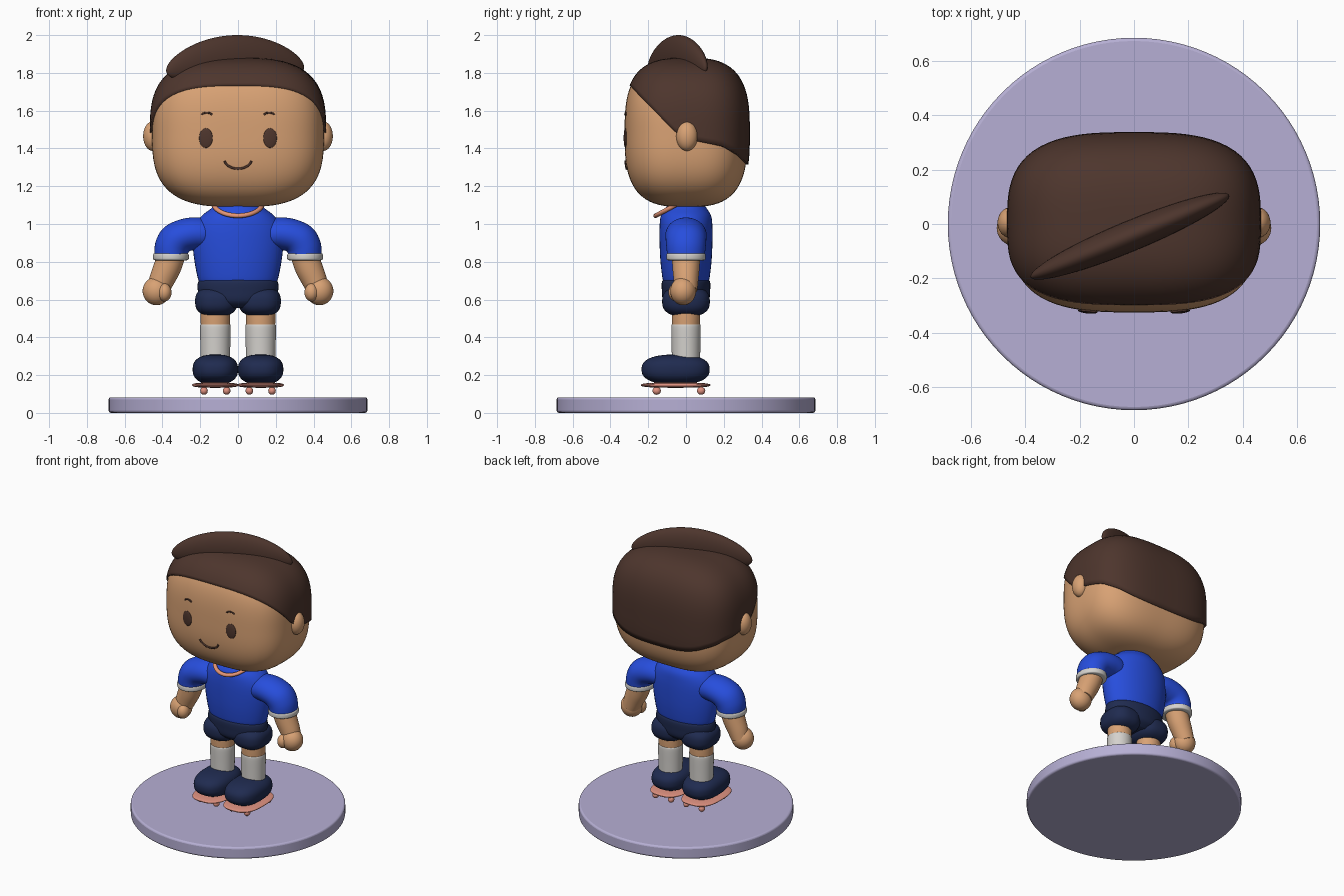
import bpy, bmesh, math
from mathutils import Vector

if "Cube" in bpy.data.objects:
    bpy.data.objects.remove(bpy.data.objects["Cube"], do_unlink=True)


def material(name, r, g, b):
    m = bpy.data.materials.new(name)
    m.use_nodes = True
    m.diffuse_color = (r, g, b, 1)
    bsdf = m.node_tree.nodes["Principled BSDF"]
    bsdf.inputs["Base Color"].default_value = (r, g, b, 1)
    bsdf.inputs["Roughness"].default_value = 0.6
    return m


SKIN = material("skin", 0.69, 0.36, 0.175)
BROWN = material("dark_brown", 0.075, 0.036, 0.026)
BLUE = material("shirt_blue", 0.02, 0.075, 0.72)
NAVY = material("navy", 0.014, 0.024, 0.08)
WHITE = material("off_white", 0.66, 0.64, 0.61)
SALMON = material("salmon", 0.75, 0.29, 0.22)
PEACH = material("coral", 0.78, 0.3, 0.18)
LAVENDER = material("lavender", 0.47, 0.43, 0.66)


def finish(ob, mat, angle=45):
    ob.data.materials.append(mat)
    bpy.ops.object.select_all(action='DESELECT')
    ob.select_set(True)
    bpy.context.view_layer.objects.active = ob
    bpy.ops.object.shade_smooth_by_angle(angle=math.radians(angle))
    return ob


def from_bmesh(name, bm, mat):
    bmesh.ops.recalc_face_normals(bm, faces=bm.faces)
    me = bpy.data.meshes.new(name)
    bm.to_mesh(me)
    bm.free()
    ob = bpy.data.objects.new(name, me)
    bpy.context.collection.objects.link(ob)
    return finish(ob, mat)


def on_blob(d, half, power):
    """Point of a rounded-box surface in the direction d."""
    n = sum(abs(c) ** power for c in d) ** (1 / power)
    return Vector(c / n * h for c, h in zip(d, half))


def blob(name, mat, centre, half, power=2, cuts=11, turn=0):
    """Ellipsoid (power 2) or rounded box (higher power)."""
    bm = bmesh.new()
    bmesh.ops.create_cube(bm, size=2)
    bmesh.ops.subdivide_edges(bm, edges=bm.edges[:], cuts=cuts, use_grid_fill=True)
    for v in bm.verts:
        d = [math.tan(c * math.pi / 4) for c in v.co]
        v.co = on_blob(d, half, power)
    ob = from_bmesh(name, bm, mat)
    ob.location = centre
    ob.rotation_euler.z = turn
    return ob


def smooth_rows(rows, steps=5):
    """Catmull-Rom interpolation of the loft sections."""
    out = []
    for i in range(len(rows) - 1):
        a, b, c, d = (rows[min(max(i + k, 0), len(rows) - 1)] for k in (-1, 0, 1, 2))
        for j in range(steps):
            t = j / steps
            out.append([q + t / 2 * (r - p + t * (2 * p - 5 * q + 4 * r - s + t * (3 * (q - r) + s - p)))
                        for p, q, r, s in zip(a, b, c, d)])
    return out + [rows[-1]]


def loft(name, mat, rows, side=1, seg=40):
    """Closed tube through sections (x, z, radius x, radius y, tilt in degrees)."""
    bm = bmesh.new()
    rings = []
    for x, z, rx, ry, tilt in smooth_rows(rows):
        t = math.radians(tilt)
        ring = []
        for k in range(seg):
            a = math.tau * k / seg
            u = rx * math.cos(a)
            ring.append(bm.verts.new((side * (x + u * math.cos(t)), ry * math.sin(a), z + u * math.sin(t))))
        rings.append(ring)
    for lo, hi in zip(rings, rings[1:]):
        for k in range(seg):
            n = (k + 1) % seg
            bm.faces.new((lo[k], lo[n], hi[n], hi[k]))
    bm.faces.new(rings[0])
    bm.faces.new(rings[-1])
    return from_bmesh(name, bm, mat)


# Display base
bpy.ops.mesh.primitive_cylinder_add(vertices=96, radius=0.685, depth=0.082, location=(0, 0, 0.041))
base = bpy.context.object
base.name = "base"
bevel = base.modifiers.new("rounded_rim", 'BEVEL')
bevel.width, bevel.segments = 0.012, 3
finish(base, LAVENDER, 35)

# Head
HEAD_Z = 1.48
HEAD = (0.455, 0.325, 0.39)
blob("head", SKIN, (0, 0, HEAD_Z), HEAD, 3, 27)

# Hair cap, cut along a hairline given in side profile
HAIR = (0.467, 0.334, 0.4)
HAIRLINE = [(-0.4, 1.83), (-0.3, 1.735), (-0.06, 1.49), (0, 1.45), (0.2, 1.41), (0.28, 1.365), (0.34, 1.305)]


def hairline(y):
    for (y0, z0), (y1, z1) in zip(HAIRLINE, HAIRLINE[1:]):
        if y <= y1:
            return z0 + (z1 - z0) * (y - y0) / (y1 - y0)
    return HAIRLINE[-1][1]


def hair_point(a, e):
    d = (math.cos(e) * math.cos(a), math.cos(e) * math.sin(a), math.sin(e))
    return on_blob(d, HAIR, 3) + Vector((0, 0.004, HEAD_Z))


bm = bmesh.new()
SEG, RINGS = 96, 24
crown = bm.verts.new((0, 0.004, HEAD_Z + HAIR[2]))
columns = []
for k in range(SEG):
    a = math.tau * k / SEG
    low, high = -1.2, math.pi / 2
    for _ in range(30):
        mid = (low + high) / 2
        p = hair_point(a, mid)
        if p.z > hairline(p.y):
            high = mid
        else:
            low = mid
    columns.append([bm.verts.new(hair_point(a, math.pi / 2 + (high - math.pi / 2) * (j + 1) / RINGS))
                    for j in range(RINGS)])
for k in range(SEG):
    c, n = columns[k], columns[(k + 1) % SEG]
    bm.faces.new((crown, c[0], n[0]))
    for j in range(RINGS - 1):
        bm.faces.new((c[j], c[j + 1], n[j + 1], n[j]))
hair = from_bmesh("hair_cap", bm, BROWN)
shell = hair.modifiers.new("thickness", 'SOLIDIFY')
shell.thickness, shell.offset = 0.025, -1

# Arched quiff lying diagonally across the crown
quiff = blob("hair_quiff", BROWN, (-0.015, -0.045, 1.88), (0.395, 0.056, 0.12), 2, 19, math.radians(22.5))
for v in quiff.data.vertices:
    v.co.z += 0.02 * v.co.x - 0.38 * v.co.x ** 2


# Face
def face_y(x, z):
    return -HEAD[1] * (1 - abs(x / HEAD[0]) ** 3 - abs((z - HEAD_Z) / HEAD[2]) ** 3) ** (1 / 3)


def face_line(name, x0, z0, half_width, rise, depth):
    """Thin arc painted on the face; negative rise sags in the middle."""
    cu = bpy.data.curves.new(name, 'CURVE')
    cu.dimensions = '3D'
    cu.bevel_depth, cu.bevel_resolution, cu.use_fill_caps = depth, 3, True
    sp = cu.splines.new('POLY')
    sp.points.add(16)
    for i, p in enumerate(sp.points):
        t = i / 8 - 1
        x, z = x0 + half_width * t, z0 + rise * math.sqrt(1 - 0.95 * t * t)
        p.co = (x, face_y(x, z) - 0.002, z, 1)
    ob = bpy.data.objects.new(name, cu)
    bpy.context.collection.objects.link(ob)
    cu.materials.append(BROWN)


face_line("smile", 0, 1.345, 0.072, -0.052, 0.006)

# Shirt, collar and shorts
loft("shirt_body", BLUE, [(0, 0.69, 0.2, 0.115, 0), (0, 0.71, 0.212, 0.124, 0), (0, 0.8, 0.23, 0.135, 0),
                          (0, 0.9, 0.24, 0.14, 0), (0, 0.98, 0.232, 0.14, 0), (0, 1.04, 0.195, 0.134, 0),
                          (0, 1.08, 0.145, 0.112, 0), (0, 1.11, 0.11, 0.09, 0)])
bpy.ops.mesh.primitive_torus_add(major_segments=64, minor_segments=12, major_radius=0.132, minor_radius=0.012,
                                 location=(0, -0.03, 1.115), rotation=(0.5, 0, 0))
collar = bpy.context.object
collar.name = "collar"
collar.scale.y = 1.12
finish(collar, PEACH)
loft("shorts_waist", NAVY, [(0, 0.555, 0.13, 0.08, 0), (0, 0.59, 0.19, 0.12, 0), (0, 0.65, 0.213, 0.128, 0),
                            (0, 0.69, 0.212, 0.128, 0), (0, 0.705, 0.2, 0.12, 0)])

# Paired parts
for side, label in ((1, "left_"), (-1, "right_")):
    blob(label + "ear", SKIN, (side * 0.452, 0.005, 1.465), (0.05, 0.057, 0.078))
    blob(label + "eye", BROWN, (side * 0.17, face_y(0.17, 1.455) - 0.002, 1.455), (0.036, 0.008, 0.052),
         turn=side * 0.1)
    face_line(label + "eyebrow", side * 0.165, 1.575, 0.027, 0.014, 0.005)

    # Arms
    loft(label + "sleeve", BLUE, [(0.12, 0.945, 0.07, 0.08, 85), (0.18, 0.95, 0.085, 0.1, 78),
                                  (0.25, 0.947, 0.09, 0.108, 65), (0.318, 0.922, 0.094, 0.108, 42),
                                  (0.348, 0.88, 0.092, 0.104, 18), (0.355, 0.835, 0.088, 0.1, 0)], side)
    loft(label + "cuff", WHITE, [(0.355, 0.808, 0.085, 0.094, 0), (0.355, 0.814, 0.094, 0.103, 0),
                                 (0.355, 0.838, 0.094, 0.103, 0), (0.355, 0.846, 0.086, 0.096, 0)], side)
    loft(label + "forearm", SKIN, [(0.353, 0.83, 0.076, 0.075, 0), (0.378, 0.76, 0.073, 0.071, 12),
                               (0.405, 0.7, 0.066, 0.065, 20), (0.425, 0.65, 0.058, 0.06, 22)], side)
    blob(label + "hand", SKIN, (side * 0.432, -0.015, 0.645), (0.073, 0.068, 0.075))
    blob(label + "thumb", SKIN, (side * 0.39, -0.05, 0.638), (0.038, 0.043, 0.048))

    # Legs
    blob(label + "shorts_leg", NAVY, (side * 0.115, 0, 0.59), (0.112, 0.126, 0.08), 2.6)
    loft(label + "leg", SKIN, [(0.12, 0.44, 0.076, 0.073, 0), (0.12, 0.5, 0.078, 0.075, 0),
                               (0.12, 0.56, 0.078, 0.075, 0)], side)
    loft(label + "sock", WHITE, [(0.12, 0.24, 0.077, 0.074, 0), (0.12, 0.35, 0.079, 0.076, 0),
                                 (0.12, 0.455, 0.081, 0.078, 0), (0.12, 0.468, 0.076, 0.073, 0)], side)

    # Shoe on a small wheeled deck
    blob(label + "shoe", NAVY, (side * 0.12, -0.055, 0.23), (0.12, 0.18, 0.079), 2.5, 15)
    blob(label + "deck", SALMON, (side * 0.121, -0.055, 0.147), (0.122, 0.184, 0.014), 2.8, 15)
    for x in (0.06, 0.18):
        for y in (-0.155, 0.08):
            blob(label + "wheel", SALMON, (side * x, y, 0.117), (0.02, 0.022, 0.021), cuts=5)
